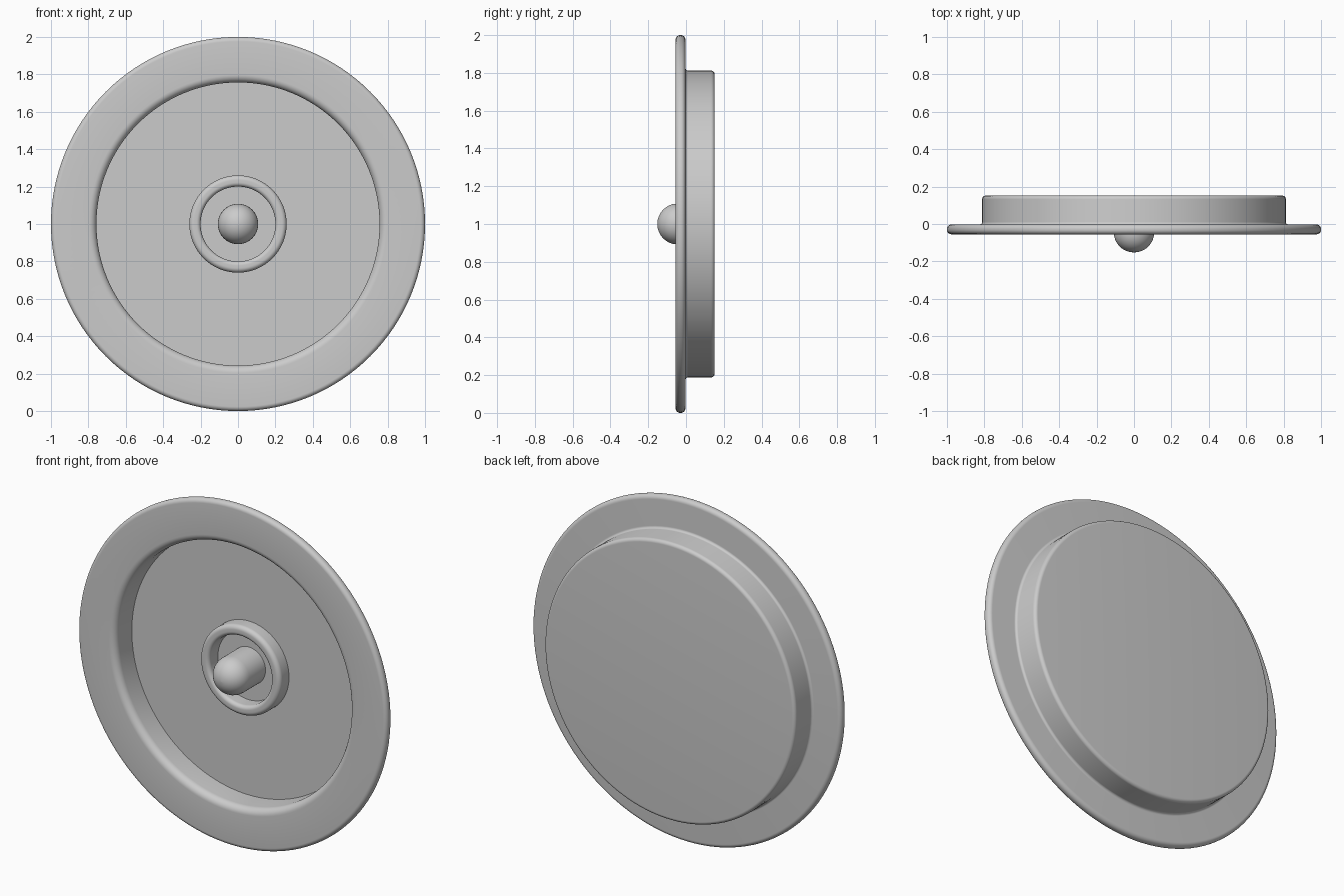
import bpy, bmesh, math
from mathutils import Vector, Matrix

if "Cube" in bpy.data.objects:
    bpy.data.objects.remove(bpy.data.objects["Cube"], do_unlink=True)

grey = bpy.data.materials.new("plain_grey")
grey.use_nodes = True
colour = (0.6, 0.6, 0.6, 1)
grey.diffuse_color = colour
grey.node_tree.nodes["Principled BSDF"].inputs["Base Color"].default_value = colour


def rounded_profile(corners, steps=8):
    """Corners are (radius from axis, depth, fillet); returns the filleted outline."""
    pts = []
    for i, (r, y, fillet) in enumerate(corners):
        p = Vector((r, y))
        if not fillet:
            pts.append(p)
            continue
        # All filleted corners are right angles
        a = (Vector(corners[i - 1][:2]) - p).normalized() * fillet
        b = (Vector(corners[i + 1][:2]) - p).normalized() * fillet
        for k in range(steps + 1):
            t = math.pi / 2 * k / steps
            pts.append(p + a * (1 - math.sin(t)) + b * (1 - math.cos(t)))
    return pts


def lathe(name, corners, segments=128):
    """Turn a profile around the front-to-back axis."""
    bm = bmesh.new()
    verts = [bm.verts.new((p.x, p.y, 0)) for p in rounded_profile(corners)]
    edges = [bm.edges.new(pair) for pair in zip(verts, verts[1:])]
    bmesh.ops.spin(bm, geom=verts + edges, cent=(0, 0, 0), axis=(0, 1, 0),
                   angle=math.tau, steps=segments, use_merge=False)
    bmesh.ops.remove_doubles(bm, verts=bm.verts, dist=0.0002)
    bmesh.ops.recalc_face_normals(bm, faces=bm.faces)
    bmesh.ops.transform(bm, matrix=Matrix.Translation((0, 0, 1)), verts=bm.verts)
    mesh = bpy.data.meshes.new(name)
    bm.to_mesh(mesh)
    bm.free()
    mesh.materials.append(grey)
    obj = bpy.data.objects.new(name, mesh)
    bpy.context.collection.objects.link(obj)
    bpy.ops.object.select_all(action='DESELECT')
    obj.select_set(True)
    bpy.context.view_layer.objects.active = obj
    bpy.ops.object.shade_smooth_by_angle(angle=math.radians(35))


FLOOR, FRONT, BACK = 0.1, -0.055, 0.152

# Flanged dish with a rounded lip and a flat back
lathe("flanged_dish", [
    (0, FLOOR, 0), (0.757, FLOOR, 0), (0.757, FRONT, 0.04),
    (1, FRONT, 0.024), (1, -0.003, 0.024), (0.812, -0.003, 0.014),
    (0.812, BACK, 0.02), (0, BACK, 0)])

# Raised ring around the centre
lathe("hub_ring", [
    (0.2, FLOOR, 0), (0.2, 0.015, 0.022), (0.26, 0.015, 0.025), (0.26, FLOOR, 0)])

# Round-ended centre post
lathe("centre_post", [
    (0, -0.152, 0), (0.108, -0.152, 0.107), (0.108, FLOOR, 0)])
